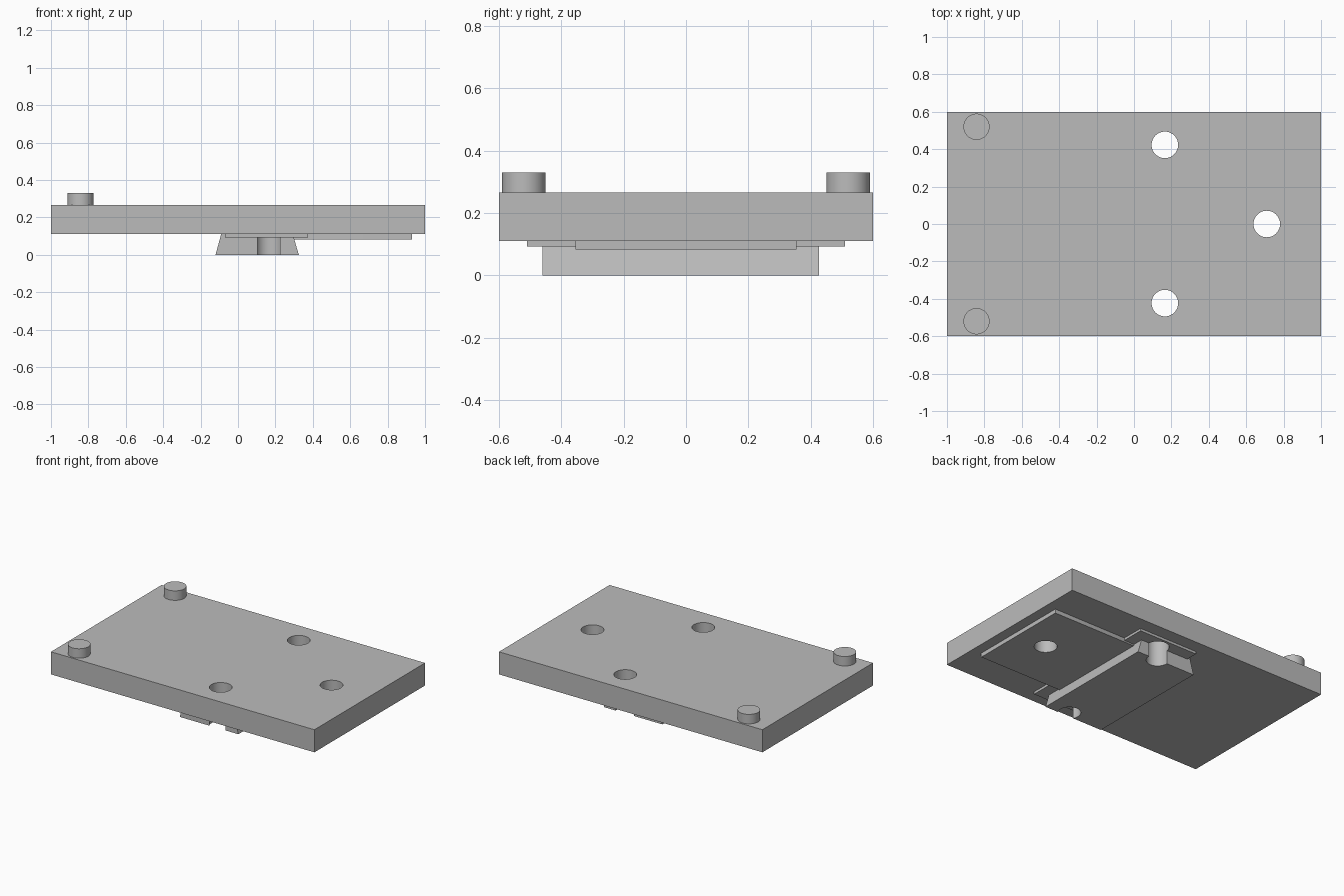
import bpy
import bmesh
import math

if "Cube" in bpy.data.objects:
    bpy.data.objects.remove(bpy.data.objects["Cube"], do_unlink=True)

grey = bpy.data.materials.new("plain grey")
grey.use_nodes = True
colour = (0.5, 0.5, 0.5, 1)
grey.diffuse_color = colour
grey.node_tree.nodes["Principled BSDF"].inputs["Base Color"].default_value = colour


def add_object(name, bm):
    bmesh.ops.recalc_face_normals(bm, faces=bm.faces)
    mesh = bpy.data.meshes.new(name)
    bm.to_mesh(mesh)
    bm.free()
    obj = bpy.data.objects.new(name, mesh)
    bpy.context.collection.objects.link(obj)
    mesh.materials.append(grey)
    return obj


def prism(name, outline, y0, y1):
    """Extrude an x-z outline from y0 to y1."""
    bm = bmesh.new()
    face = bm.faces.new([bm.verts.new((x, y0, z)) for x, z in outline])
    new = bmesh.ops.extrude_face_region(bm, geom=[face])["geom"]
    verts = [v for v in new if isinstance(v, bmesh.types.BMVert)]
    bmesh.ops.translate(bm, verts=verts, vec=(0, y1 - y0, 0))
    return add_object(name, bm)


def box(name, x0, x1, y, z0, z1):
    return prism(name, [(x0, z0), (x1, z0), (x1, z1), (x0, z1)], -y, y)


def cylinder(name, x, y, z0, z1, radius):
    bm = bmesh.new()
    bmesh.ops.create_cone(bm, cap_ends=True, segments=48, radius1=radius,
                          radius2=radius, depth=z1 - z0)
    bmesh.ops.translate(bm, verts=bm.verts, vec=(x, y, (z0 + z1) / 2))
    return add_object(name, bm)


# Plate, stepped pads underneath and flared rail
BASE, TOP = 0.11, 0.265
parts = [
    box("plate", -1, 1, 0.6, BASE, TOP),
    box("long_pad", 0.1, 0.93, 0.355, 0.082, BASE),
    box("cross_pad", -0.07, 0.375, 0.51, 0.093, BASE),
    prism("flared_rail", [(-0.12, 0), (0.325, 0), (0.293, BASE), (-0.09, BASE)],
          -0.46, 0.427),
]

# Through holes, notching the rail ends
cutters = [cylinder("hole_cutter", x, y, -0.2, 0.5, 0.071)
           for x, y in [(0.165, 0.423), (0.165, -0.423), (0.71, 0)]]
for part in parts:
    bpy.context.view_layer.objects.active = part
    for cutter in cutters:
        mod = part.modifiers.new("hole", "BOOLEAN")
        mod.operation = "DIFFERENCE"
        mod.solver = "EXACT"
        mod.object = cutter
        bpy.ops.object.modifier_apply(modifier=mod.name)
for cutter in cutters:
    bpy.data.objects.remove(cutter, do_unlink=True)

# Locating pegs on top
for side, y in (("front", -0.52), ("back", 0.52)):
    parts.append(cylinder(side + "_peg", -0.842, y, TOP, 0.33, 0.07))

# Smooth curved walls, sharp edges
bpy.ops.object.select_all(action="DESELECT")
for part in parts:
    part.select_set(True)
bpy.context.view_layer.objects.active = parts[0]
bpy.ops.object.shade_smooth_by_angle(angle=math.radians(30))
